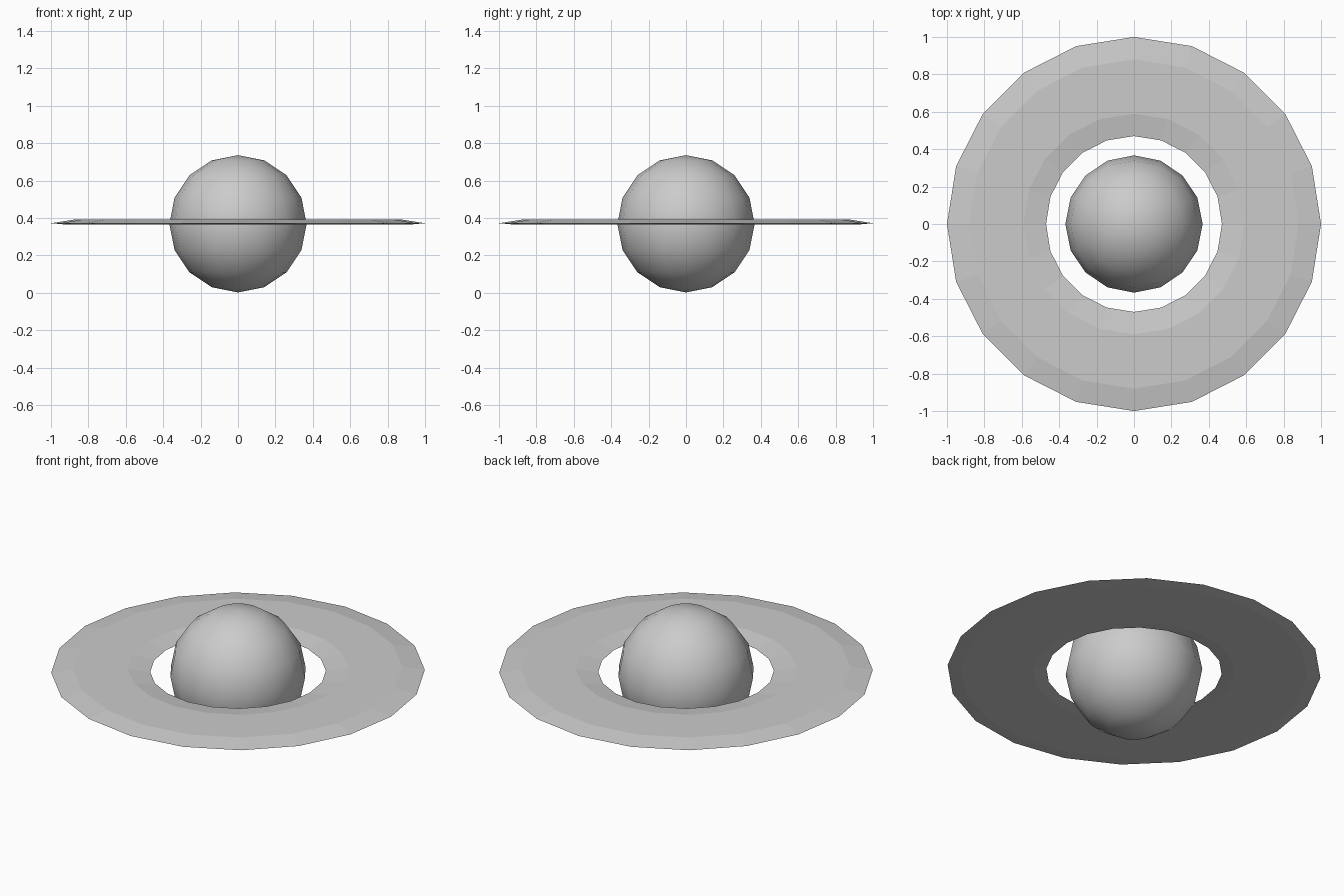
import bpy, bmesh, math

if "Cube" in bpy.data.objects:
    bpy.data.objects.remove(bpy.data.objects["Cube"])

# Planet: smooth low-poly ball
bpy.ops.mesh.primitive_uv_sphere_add(segments=16, ring_count=8, radius=0.367, location=(0, 0, 0.369))
planet = bpy.context.object
planet.name = "planet"
bpy.ops.object.shade_smooth()

# Ring: thin, bevelled cross-section (radius, z) swept round 20 sides
profile = [(1.0, 0.372), (0.88, 0.391), (0.59, 0.391), (0.47, 0.372),
           (0.54, 0.366), (0.93, 0.366)]
SIDES = 20
bm = bmesh.new()
loops = []
for i in range(SIDES):
    a = 2 * math.pi * i / SIDES
    loops.append([bm.verts.new((r * math.cos(a), r * math.sin(a), z)) for r, z in profile])
n = len(profile)
for i in range(SIDES):
    a, b = loops[i], loops[(i + 1) % SIDES]
    for j in range(n):
        k = (j + 1) % n
        bm.faces.new((a[j], b[j], b[k], a[k]))
bmesh.ops.recalc_face_normals(bm, faces=bm.faces)
mesh = bpy.data.meshes.new("ring")
bm.to_mesh(mesh)
bm.free()
ring = bpy.data.objects.new("ring", mesh)
bpy.context.collection.objects.link(ring)
